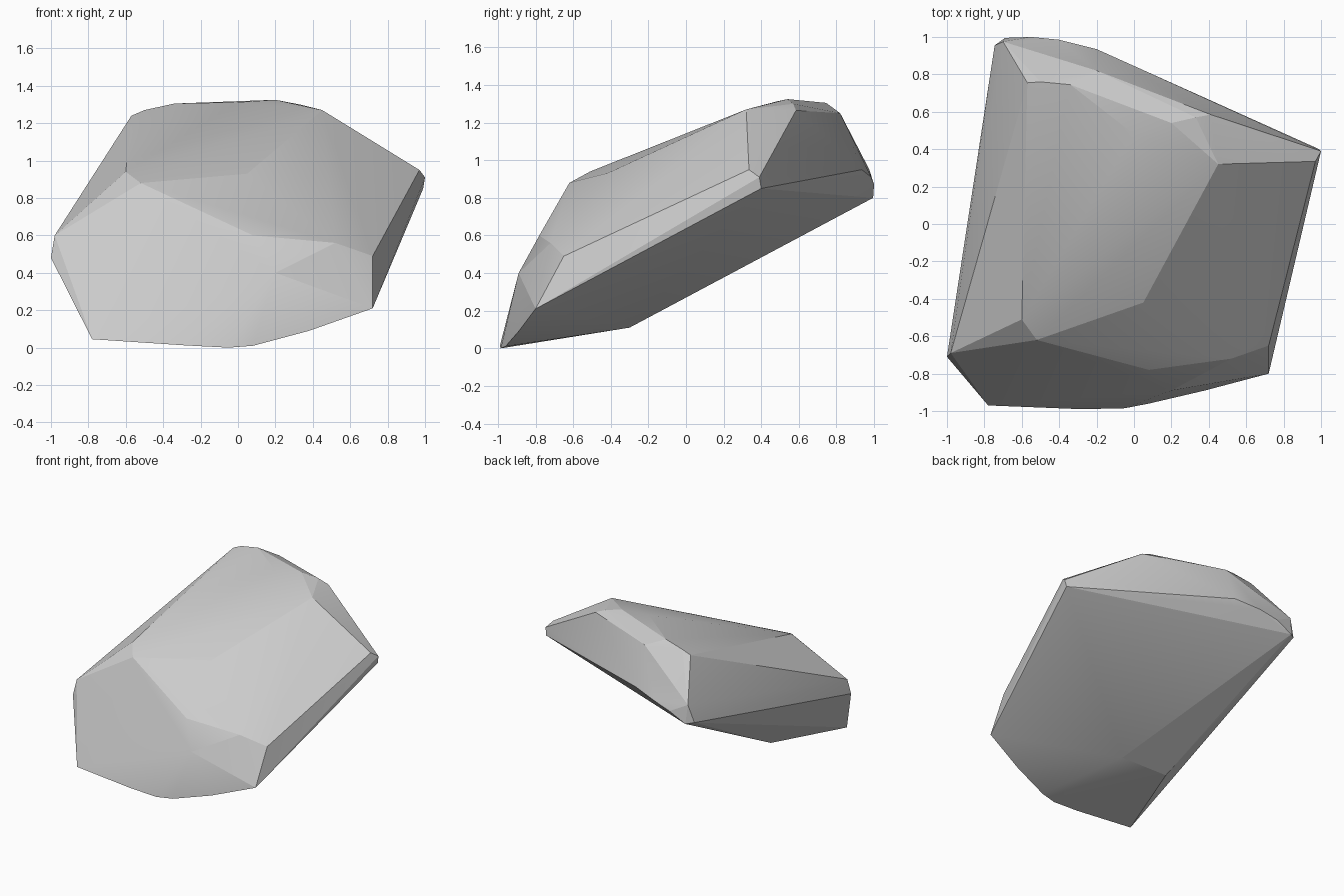
import bpy, bmesh, math

if "Cube" in bpy.data.objects:
    bpy.data.objects.remove(bpy.data.objects["Cube"])

# Corner points of the chipped boulder, grouped by region
crest = [(-.57, .755, 1.24), (-.5, .76, 1.27), (-.34, .745, 1.305), (-.2, .82, 1.25), (0, .48, 1.312),
         (.2, .54, 1.325), (.33, .57, 1.3), (.41, .585, 1.265), (.45, .32, 1.27)]
right_tip = [(.97, .335, .95), (1, .39, .91), (.99, .4, .85)]
back = [(-.745, .955, .81), (-.69, .995, .8), (-.7, .975, .95), (-.55, 1, .87), (-.4, .985, .91), (-.2, .935, .95)]
left = [(-1, -.71, .48), (-.98, -.69, .6), (-.6, -.51, .94), (-.52, -.62, .88)]
front = [(.05, -.42, .93), (.08, -.78, .6), (.2, -.89, .4), (.52, -.72, .56), (.72, -.65, .49), (.72, -.8, .21)]
base = [(-.78, -.97, .045), (-.28, -.99, .012), (-.05, -.985, 0), (.08, -.96, .01), (.38, -.89, .09),
        (-.56, -.3, .115), (-.14, -.3, .11)]

# Wrap the points in a convex skin
bm = bmesh.new()
for p in crest + right_tip + back + left + front + base:
    bm.verts.new(p)
hull = bmesh.ops.convex_hull(bm, input=bm.verts[:])
loose = [v for v in bm.verts if not v.link_faces]
bmesh.ops.delete(bm, geom=loose, context='VERTS')
bmesh.ops.recalc_face_normals(bm, faces=bm.faces[:])

mesh = bpy.data.meshes.new("boulder")
bm.to_mesh(mesh)
bm.free()
rock = bpy.data.objects.new("boulder", mesh)
bpy.context.collection.objects.link(rock)

# Soften only the shallow creases
bpy.context.view_layer.objects.active = rock
rock.select_set(True)
bpy.ops.object.shade_smooth_by_angle(angle=math.radians(12))
